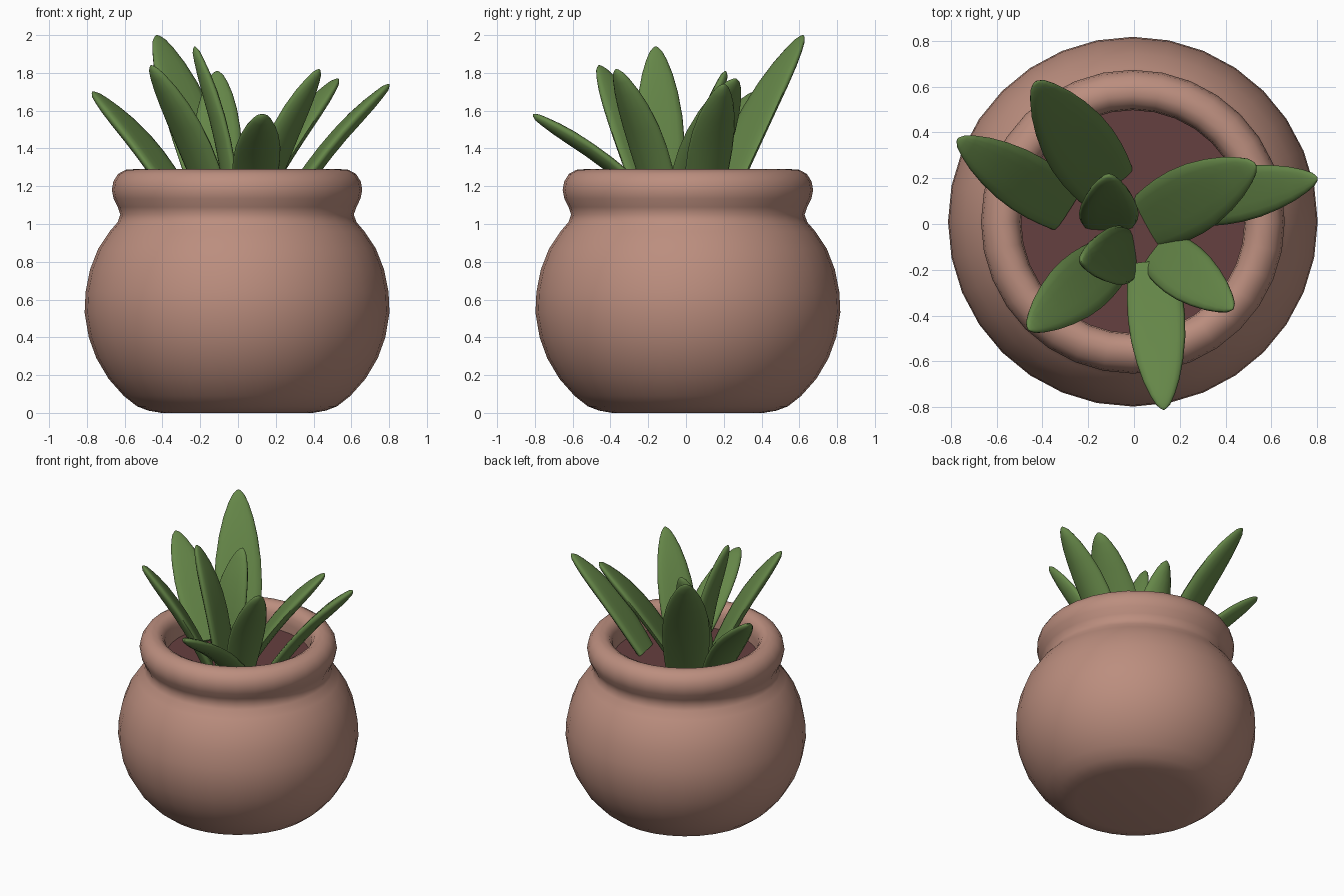
import bpy, math
from mathutils import Vector

if "Cube" in bpy.data.objects:
    bpy.data.objects.remove(bpy.data.objects["Cube"])


def material(name, rgb):
    m = bpy.data.materials.new(name)
    m.diffuse_color = (*rgb, 1)
    m.use_nodes = True
    m.node_tree.nodes["Principled BSDF"].inputs["Base Color"].default_value = m.diffuse_color
    return m


def make_object(name, verts, faces, mat, angle=60):
    me = bpy.data.meshes.new(name)
    me.from_pydata(verts, [], faces)
    me.materials.append(mat)
    ob = bpy.data.objects.new(name, me)
    bpy.context.collection.objects.link(ob)
    bpy.ops.object.select_all(action='DESELECT')
    ob.select_set(True)
    bpy.context.view_layer.objects.active = ob
    bpy.ops.object.shade_smooth_by_angle(angle=math.radians(angle))
    return ob


def skin(rings):
    """Join equal-sized vertex rings with quads and cap both ends."""
    n = len(rings[0])
    verts = [v for r in rings for v in r]
    faces = [(i * n + j, i * n + (j + 1) % n, (i + 1) * n + (j + 1) % n, (i + 1) * n + j)
             for i in range(len(rings) - 1) for j in range(n)]
    faces.append(tuple(reversed(range(n))))
    faces.append(tuple(range(len(verts) - n, len(verts))))
    return verts, faces


def lathe(profile, n=32, cx=-0.005, cy=0.01):
    return skin([[(cx + r * math.cos(2 * math.pi * k / n),
                   cy + r * math.sin(2 * math.pi * k / n), z)
                  for k in range(n)] for r, z in profile])


clay = material("clay", (0.50, 0.27, 0.21))
earth = material("earth", (0.13, 0.05, 0.05))
green = material("leaf_green", (0.13, 0.24, 0.065))

# Pot: round belly, pinched neck, rolled rim, inner wall down to below the soil
pot_profile = [
    (0.40, 0.0), (0.47, 0.012), (0.53, 0.035), (0.60, 0.09), (0.68, 0.18), (0.745, 0.29),
    (0.785, 0.40), (0.807, 0.53), (0.802, 0.64), (0.778, 0.76), (0.735, 0.87),
    (0.675, 0.96), (0.632, 1.01), (0.618, 1.05), (0.632, 1.09), (0.654, 1.135),
    (0.663, 1.18), (0.655, 1.225), (0.63, 1.265), (0.59, 1.287), (0.55, 1.29),
    (0.515, 1.272), (0.493, 1.235), (0.487, 1.18), (0.487, 1.08)]
make_object("pot", *lathe(pot_profile), clay)

# Soil disc
make_object("soil", *lathe([(0.488, 1.085), (0.488, 1.12)]), earth, 30)

# Leaves: (base, tip, width)
leaves = [
    ((-0.12, 0.17, 1.10), (-0.43, 0.62, 2.00), 0.32),
    ((-0.30, 0.07, 1.12), (-0.77, 0.37, 1.70), 0.26),
    ((-0.11, 0.00, 1.10), (-0.11, 0.21, 1.81), 0.26),
    ((-0.02, -0.13, 1.10), (-0.23, -0.16, 1.94), 0.26),
    ((-0.12, -0.17, 1.10), (-0.46, -0.46, 1.84), 0.27),
    ((0.08, -0.18, 1.13), (0.13, -0.81, 1.58), 0.25),
    ((0.11, -0.12, 1.10), (0.43, -0.37, 1.82), 0.25),
    ((0.07, 0.01, 1.10), (0.53, 0.26, 1.77), 0.31),
    ((0.27, 0.09, 1.12), (0.80, 0.20, 1.74), 0.24)]

# Width along the leaf: broad base, rounded tip
shape = [(0, 0.84), (0.12, 0.92), (0.25, 0.98), (0.4, 1.0), (0.55, 0.95), (0.7, 0.81),
         (0.82, 0.63), (0.91, 0.43), (0.965, 0.26), (0.99, 0.12), (1.0, 0.03)]


def leaf(name, base, tip, width, thick=0.075, n=16):
    b, t = Vector(base), Vector(tip)
    along = (t - b).normalized()
    side = along.cross(Vector((0, 0, 1))).normalized()
    up = side.cross(along)
    rings = []
    for s, w in shape:
        c = b + (t - b) * s + up * 0.03 * math.sin(math.pi * s)
        th = thick * min(1, 0.25 + w)
        if w < 0.2:
            th = thick * w * 2
        ring = []
        for k in range(n):
            a = -2 * math.pi * k / n
            u = math.cos(a)
            # lens section, gently cupped toward the upper side
            ring.append(c + side * (u * w * width / 2)
                        + up * (math.sin(a) * th / 2 + 0.02 * w * (u * u - 0.5)))
        rings.append(ring)
    return make_object(name, *skin(rings), green, 70)


for i, (b, t, w) in enumerate(leaves):
    leaf(f"leaf_{i + 1}", b, t, w)

# Make all face normals point outward
import bmesh
for ob in bpy.data.objects:
    bm = bmesh.new()
    bm.from_mesh(ob.data)
    bmesh.ops.recalc_face_normals(bm, faces=bm.faces)
    bm.to_mesh(ob.data)
    bm.free()
